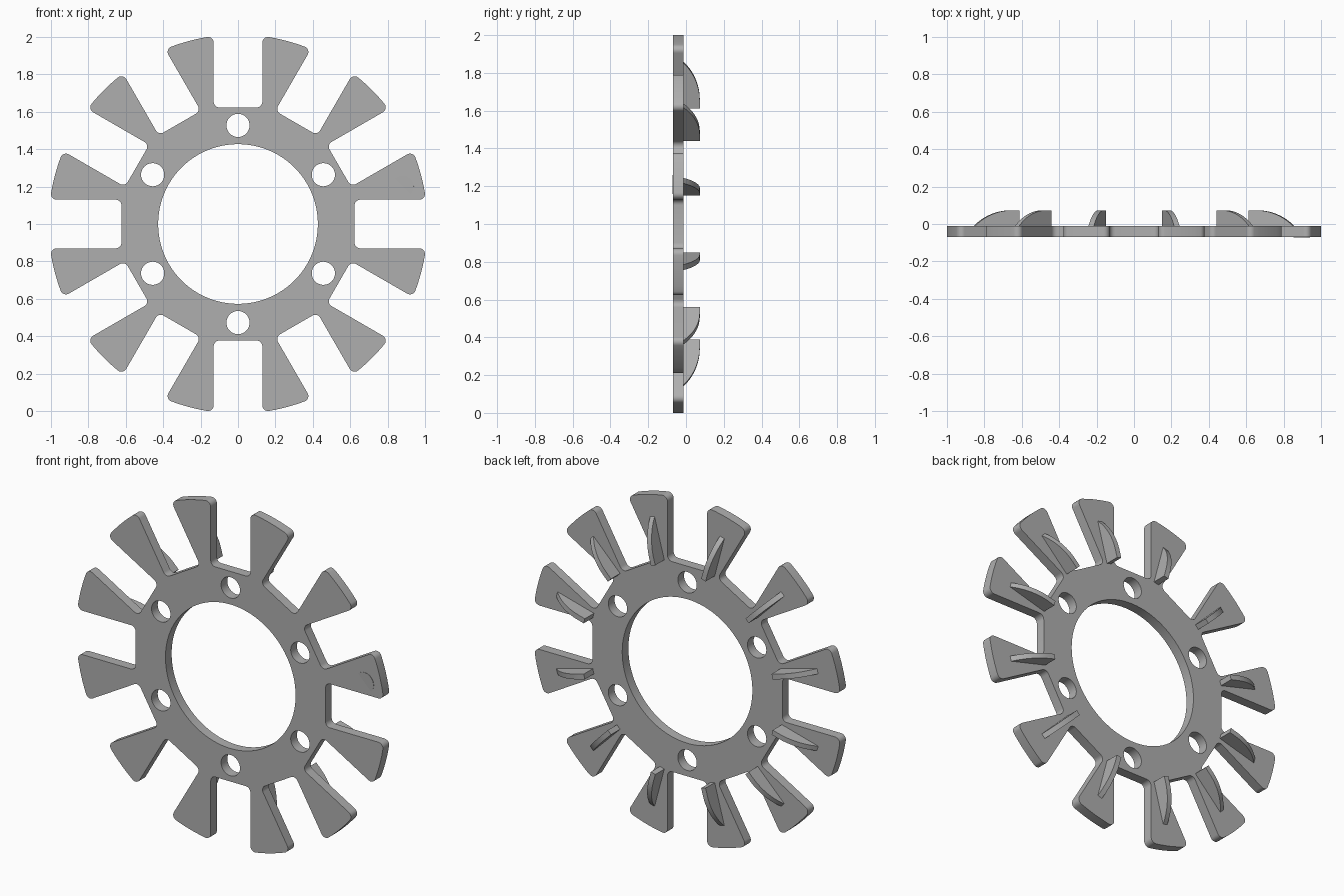
import bpy, bmesh
from math import sin, cos, pi, radians, sqrt, atan2, asin
from mathutils import Matrix, Vector

old = bpy.data.objects.get("Cube")
if old:
    bpy.data.objects.remove(old, do_unlink=True)

COUNT = 12
STEP = 2 * pi / COUNT
OUTER, BORE = 1.013, 0.427            # radii of blade tips and centre bore
SLOT, FLOOR, FILLET = 0.13, 0.623, 0.03
FRONT, BACK, FIN_TOP = -0.07, -0.012, 0.073
CENTRE_Z = 1.0

grey = bpy.data.materials.new("plain grey")
grey.use_nodes = True
colour = (0.43, 0.43, 0.43, 1)
grey.diffuse_color = colour
grey.node_tree.nodes["Principled BSDF"].inputs["Base Color"].default_value = colour


def arc(cx, cy, r, start, end, n):
    return [Vector((cx + r * cos(start + (end - start) * i / n),
                    cy + r * sin(start + (end - start) * i / n))) for i in range(n + 1)]


def finish(name, mesh):
    mesh.materials.clear()
    mesh.materials.append(grey)
    obj = bpy.data.objects.new(name, mesh)
    bpy.context.collection.objects.link(obj)
    bpy.ops.object.select_all(action='DESELECT')
    obj.select_set(True)
    bpy.context.view_layer.objects.active = obj
    bpy.ops.object.shade_smooth_by_angle(angle=radians(30))
    return obj


def rim_outline():
    # One slot with rounded tips and floor corners, then the tip arc to the next slot
    tip_x = SLOT + FILLET
    tip_y = sqrt((OUTER - FILLET) ** 2 - tip_x ** 2)
    lean = atan2(tip_y, -tip_x)
    left = arc(-tip_x, tip_y, FILLET, lean, 0, 6)
    left += arc(-SLOT + FILLET, FLOOR + FILLET, FILLET, pi, 1.5 * pi, 6)
    right = [Vector((-p.x, p.y)) for p in reversed(left)]
    tip = arc(0, 0, OUTER, pi - lean, lean - STEP, 6)[1:-1]
    segment = left + right + tip
    return [Matrix.Rotation(-k * STEP, 2) @ p for k in range(COUNT) for p in segment]


# Slotted plate: outline, bore and six bolt holes filled as one flat curve
loops = [rim_outline(), arc(0, 0, BORE, 0, 2 * pi, 96)[:-1]]
for k in range(6):
    a = pi / 2 + k * pi / 3
    loops.append(arc(0.527 * cos(a), 0.527 * sin(a), 0.062, 0, 2 * pi, 32)[:-1])

curve = bpy.data.curves.new("plate_outline", 'CURVE')
curve.dimensions = '2D'
curve.fill_mode = 'BOTH'
curve.extrude = (BACK - FRONT) / 2
for pts in loops:
    spline = curve.splines.new('POLY')
    spline.points.add(len(pts) - 1)
    for point, p in zip(spline.points, pts):
        point.co = (p.x, p.y, 0, 1)
    spline.use_cyclic_u = True
helper = bpy.data.objects.new("plate_outline", curve)
bpy.context.collection.objects.link(helper)
graph = bpy.context.evaluated_depsgraph_get()
mesh = bpy.data.meshes.new_from_object(helper.evaluated_get(graph))
bpy.data.objects.remove(helper, do_unlink=True)

bm = bmesh.new()
bm.from_mesh(mesh)
bmesh.ops.remove_doubles(bm, verts=bm.verts, dist=0.0002)
bmesh.ops.recalc_face_normals(bm, faces=bm.faces)
bm.transform(Matrix.Translation((0, (FRONT + BACK) / 2, CENTRE_Z)) @ Matrix.Rotation(pi / 2, 4, 'X'))
bm.to_mesh(mesh)
bm.free()
finish("slotted_plate", mesh)

# Curved stiffening fin on the back of each blade
INNER_R, FLAT_R, END_R, THICK = 0.638, 0.68, 0.885, 0.03
height, run = FIN_TOP - BACK, END_R - FLAT_R
radius = (run ** 2 + height ** 2) / (2 * height)
profile = [Vector((INNER_R, BACK - 0.01)), Vector((INNER_R, FIN_TOP))]
profile += arc(FLAT_R, FIN_TOP - radius, radius, pi / 2, pi / 2 - asin(run / radius), 14)
profile.append(Vector((END_R, BACK - 0.01)))

bm = bmesh.new()
face = bm.faces.new([bm.verts.new((p.x, p.y, -THICK / 2)) for p in profile])
new = bmesh.ops.extrude_face_region(bm, geom=[face])["geom"]
bmesh.ops.translate(bm, vec=(0, 0, THICK),
                    verts=[g for g in new if isinstance(g, bmesh.types.BMVert)])
bmesh.ops.recalc_face_normals(bm, faces=bm.faces)
fin_mesh = bpy.data.meshes.new("fin")
bm.to_mesh(fin_mesh)
bm.free()
for k in range(COUNT):
    fin = finish(f"fin_{k + 1}", fin_mesh.copy())
    fin.matrix_world = (Matrix.Translation((0, 0, CENTRE_Z))
                        @ Matrix.Rotation(-(k + 0.5) * STEP, 4, 'Y'))

# Slight raised crescent on the front of one blade: a tilted disc mostly sunk in the plate
bm = bmesh.new()
bmesh.ops.create_cone(bm, cap_ends=True, segments=32, radius1=0.06, radius2=0.06, depth=0.01)
bm.transform(Matrix.Translation((0.88, FRONT + 0.005, 1.2))
             @ Matrix.Rotation(radians(2.5), 4, (1, 0, -1)) @ Matrix.Rotation(pi / 2, 4, 'X'))
mesh = bpy.data.meshes.new("front_mark")
bm.to_mesh(mesh)
bm.free()
finish("front_mark", mesh)
